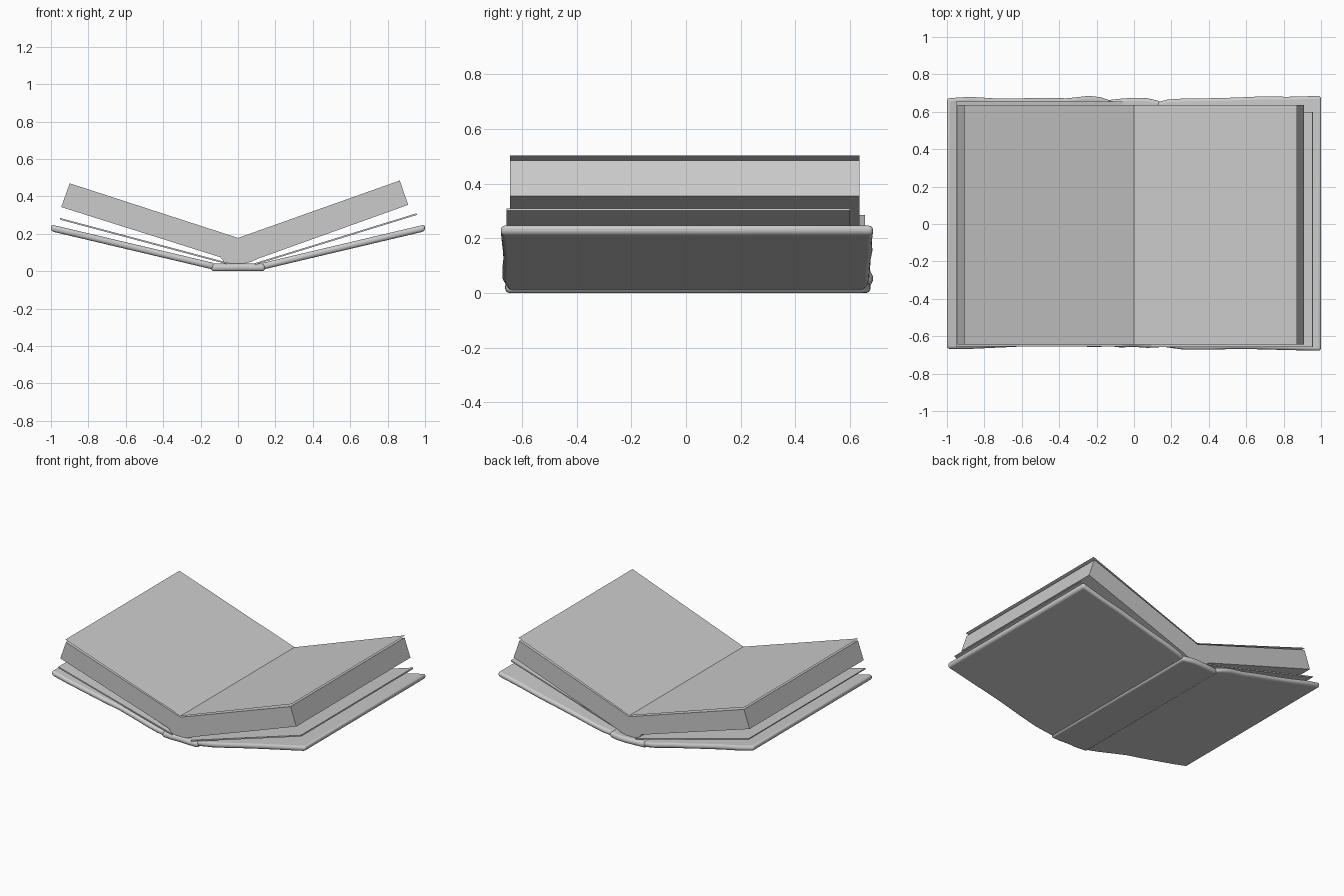
import bpy, bmesh, math

if "Cube" in bpy.data.objects:
    bpy.data.objects.remove(bpy.data.objects["Cube"])


def finish(name, bm, bevel=0.0, angle=40):
    bmesh.ops.recalc_face_normals(bm, faces=bm.faces)
    me = bpy.data.meshes.new(name)
    bm.to_mesh(me)
    bm.free()
    ob = bpy.data.objects.new(name, me)
    bpy.context.collection.objects.link(ob)
    bpy.context.view_layer.objects.active = ob
    ob.select_set(True)
    if bevel:
        m = ob.modifiers.new("rounding", 'BEVEL')
        m.width, m.segments = bevel, 4
        m.limit_method, m.angle_limit = 'ANGLE', math.radians(50)
    bpy.ops.object.shade_smooth_by_angle(angle=math.radians(angle))
    ob.select_set(False)
    return ob


def extrude_profile(name, pts, y0, y1, bevel=0.0):
    """Solid from an x-z outline run along y."""
    bm = bmesh.new()
    front = [bm.verts.new((x, y0, z)) for x, z in pts]
    back = [bm.verts.new((x, y1, z)) for x, z in pts]
    n = len(pts)
    for i in range(n):
        j = (i + 1) % n
        bm.faces.new((front[i], front[j], back[j], back[i]))
    bm.faces.new(front)
    bm.faces.new(back)
    return finish(name, bm, bevel)


def board(name, stations, z_of, thick):
    """Wavy-edged slab: stations are (x, front y, back y)."""
    bm = bmesh.new()
    rings = []
    for x, yf, yb in stations:
        z, h = z_of(x), thick / 2
        rings.append([bm.verts.new(p) for p in
                      ((x, yf, z - h), (x, yb, z - h), (x, yb, z + h), (x, yf, z + h))])
    for a, b in zip(rings, rings[1:]):
        for i in range(4):
            j = (i + 1) % 4
            bm.faces.new((a[i], a[j], b[j], b[i]))
    bm.faces.new(rings[0])
    bm.faces.new(rings[-1])
    return finish(name, bm, thick * 0.42)


def sheet(name, pts, y0, y1):
    """Single page surface following an x-z line."""
    bm = bmesh.new()
    rows = [(bm.verts.new((x, y0, z)), bm.verts.new((x, y1, z))) for x, z in pts]
    for a, b in zip(rows, rows[1:]):
        bm.faces.new((a[0], b[0], b[1], a[1]))
    return finish(name, bm, angle=20)


# Worn covers and spine
def cover_height(x):
    return 0.024 + max(abs(x) - 0.12, 0) * 0.236


board("left_cover", [(-1.0, -0.668, 0.672), (-0.88, -0.668, 0.68), (-0.75, -0.662, 0.672),
                     (-0.6, -0.655, 0.672), (-0.48, -0.645, 0.675), (-0.36, -0.65, 0.672),
                     (-0.24, -0.657, 0.685), (-0.18, -0.657, 0.678), (-0.125, -0.65, 0.66)],
      cover_height, 0.036)
board("right_cover", [(0.125, -0.65, 0.652), (0.18, -0.66, 0.665), (0.27, -0.672, 0.671),
                      (0.4, -0.672, 0.672), (0.55, -0.668, 0.676), (0.68, -0.67, 0.682),
                      (0.82, -0.674, 0.68), (1.0, -0.678, 0.685)],
      cover_height, 0.036)
board("spine", [(-0.145, -0.652, 0.662), (-0.07, -0.66, 0.67), (0.0, -0.657, 0.675),
                (0.07, -0.662, 0.673), (0.145, -0.66, 0.655)], lambda x: 0.02, 0.04)

# Page blocks, joined at the gutter
extrude_profile("page_block",
                [(-0.90, 0.47), (0.0, 0.178), (0.865, 0.485), (0.91, 0.355),
                 (0.115, 0.07), (0.07, 0.05), (0.03, 0.04), (-0.03, 0.04), (-0.07, 0.045),
                 (-0.095, 0.075), (-0.945, 0.343)], -0.645, 0.635)

# Open pages lying on top
sheet("open_pages", [(-0.905, 0.487), (0.0, 0.186), (0.872, 0.504)], -0.645, 0.635)

# Endpapers between block and covers
extrude_profile("left_endpaper", [(-0.953, 0.285), (-0.95, 0.275), (-0.06, 0.038), (-0.06, 0.047)],
                -0.655, 0.655)
extrude_profile("right_endpaper", [(0.955, 0.31), (0.957, 0.301), (0.09, 0.034), (0.09, 0.043)],
                -0.657, 0.60)
